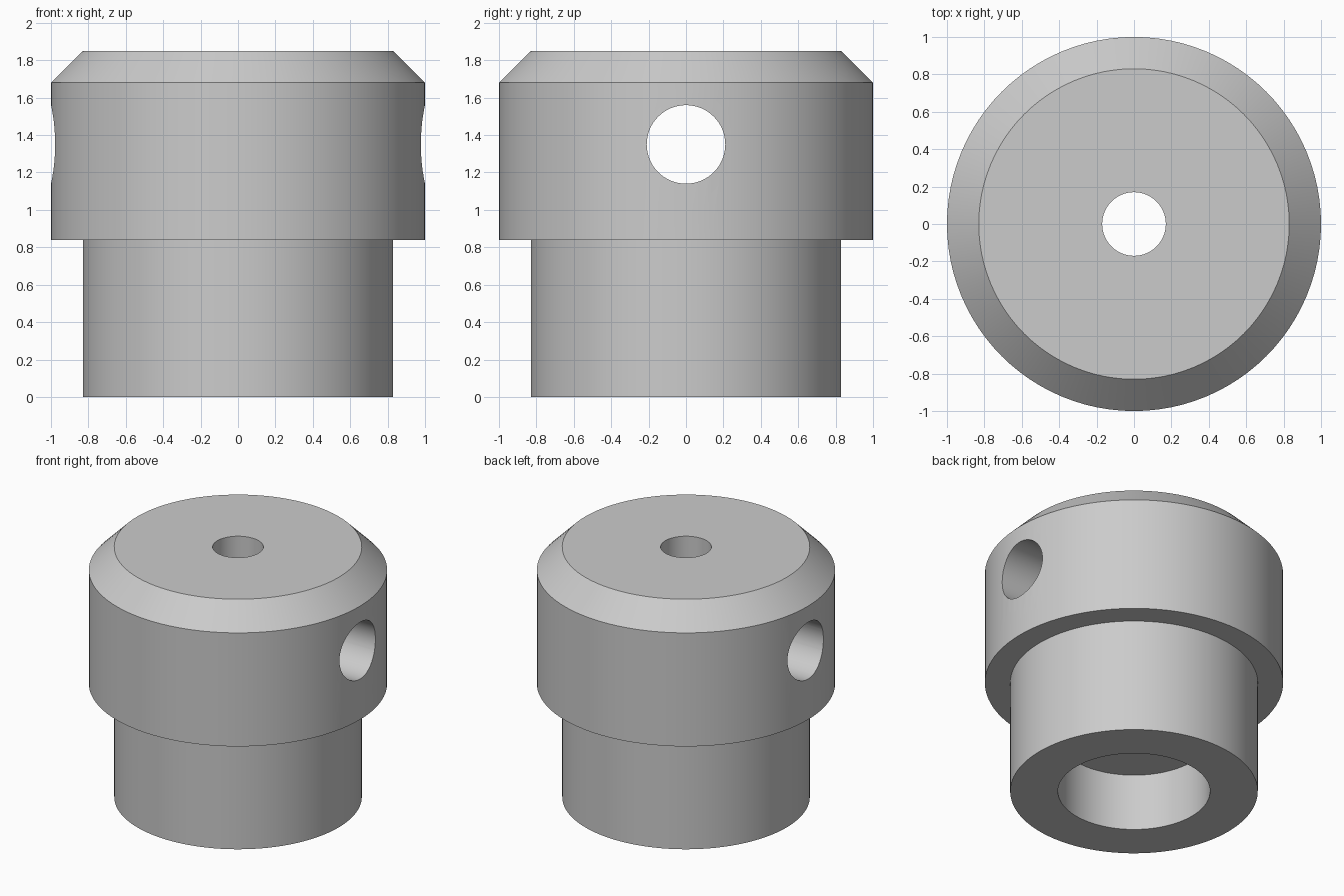
import bpy
import bmesh
import math

SEGMENTS = 96

if "Cube" in bpy.data.objects:
    bpy.data.objects.remove(bpy.data.objects["Cube"], do_unlink=True)

# Plain grey finish
grey = bpy.data.materials.new("plain_grey")
colour = (0.6, 0.6, 0.6, 1.0)
grey.use_nodes = True
grey.diffuse_color = colour
grey.node_tree.nodes["Principled BSDF"].inputs["Base Color"].default_value = colour


def revolve(name, profile):
    """Spin a closed (radius, height) profile around the z axis."""
    bm = bmesh.new()
    verts = [bm.verts.new((r, 0, z)) for r, z in profile]
    edges = [bm.edges.new((v, verts[i - 1])) for i, v in enumerate(verts)]
    bmesh.ops.spin(bm, geom=verts + edges, cent=(0, 0, 0), axis=(0, 0, 1),
                   angle=math.tau, steps=SEGMENTS, use_merge=True)
    bmesh.ops.remove_doubles(bm, verts=bm.verts, dist=0.0001)
    bmesh.ops.recalc_face_normals(bm, faces=bm.faces)
    mesh = bpy.data.meshes.new(name)
    bm.to_mesh(mesh)
    bm.free()
    obj = bpy.data.objects.new(name, mesh)
    bpy.context.collection.objects.link(obj)
    mesh.materials.append(grey)
    return obj


# Stepped collar: spigot, shoulder, head with chamfer, narrow bore, wide socket
collar = revolve("stepped_collar", [
    (0.51, 0), (0.83, 0), (0.83, 0.84), (1, 0.84), (1, 1.68),
    (0.83, 1.85), (0.17, 1.85), (0.17, 0.42), (0.51, 0.42)])

# Cross hole drilled from side to side through the head
bpy.ops.mesh.primitive_cylinder_add(vertices=64, radius=0.21, depth=2.4,
                                    location=(0, 0, 1.35),
                                    rotation=(0, math.pi / 2, 0))
drill = bpy.context.object
drill.name = "cross_hole_cutter"
drill.hide_render = True
drill.data.materials.append(grey)

cut = collar.modifiers.new("cross_hole", 'BOOLEAN')
cut.operation = 'DIFFERENCE'
cut.solver = 'EXACT'
cut.object = drill

bpy.ops.object.select_all(action='DESELECT')
collar.select_set(True)
bpy.context.view_layer.objects.active = collar
bpy.ops.object.modifier_apply(modifier=cut.name)
bpy.data.objects.remove(drill, do_unlink=True)

# Smooth round walls with crisp rims
bpy.ops.object.shade_smooth_by_angle(angle=math.radians(30))
